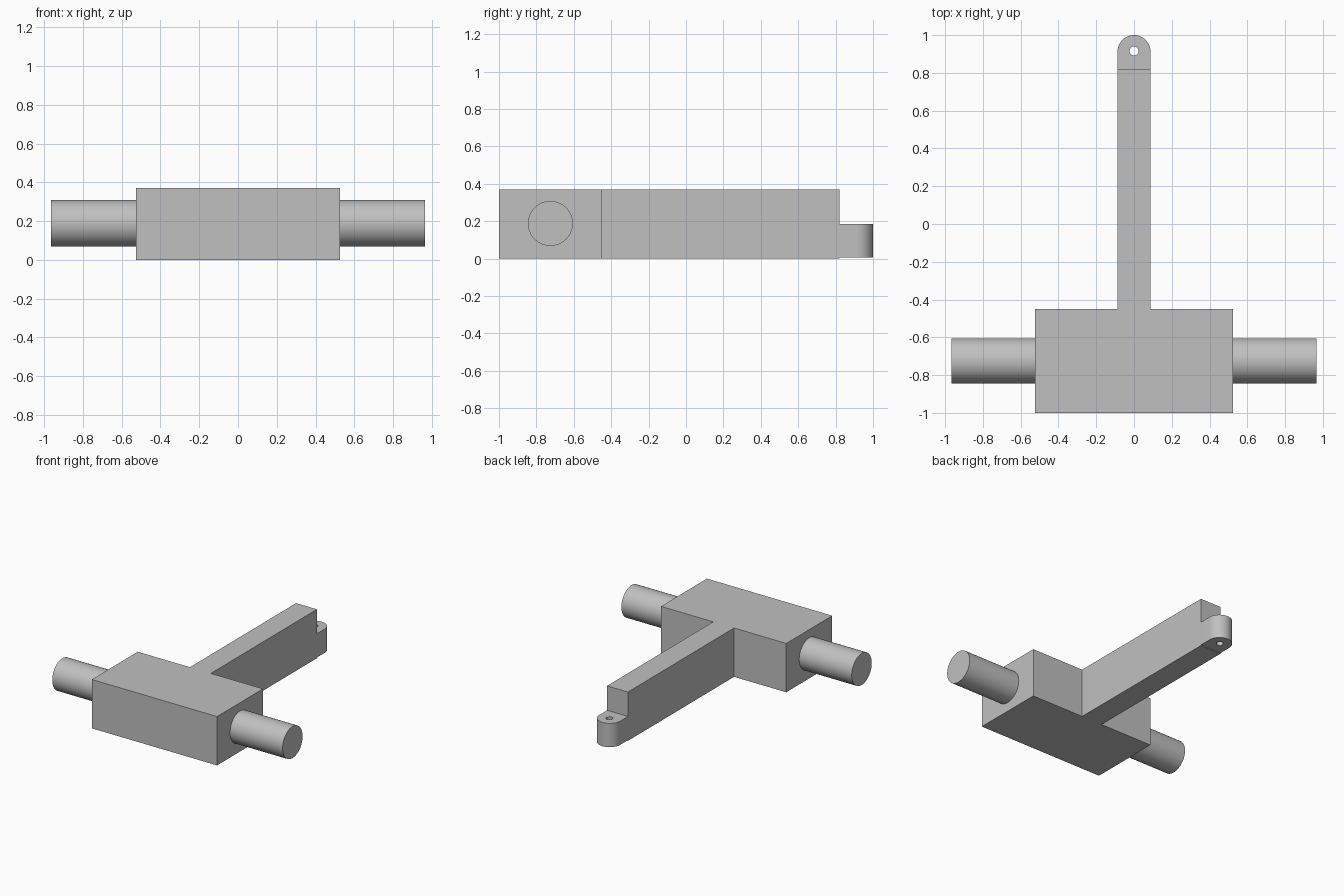
import bpy
import bmesh
from math import pi, sin, cos, radians
from mathutils import Matrix, Vector

cube = bpy.data.objects.get("Cube")
if cube:
    bpy.data.objects.remove(cube, do_unlink=True)

grey = bpy.data.materials.new("plain grey")
grey.use_nodes = True
colour = (0.53, 0.53, 0.53, 1)
grey.diffuse_color = colour
grey.node_tree.nodes["Principled BSDF"].inputs["Base Color"].default_value = colour

# Main dimensions
HEIGHT = 0.37
BODY_X, BODY_BACK = 0.525, -0.45
ARM_X, ARM_END = 0.0875, 0.82
PIN_R, PIN_END, PIN_Y = 0.12, 0.965, -0.725


def finish(bm, name):
    bmesh.ops.recalc_face_normals(bm, faces=bm.faces)
    mesh = bpy.data.meshes.new(name)
    bm.to_mesh(mesh)
    bm.free()
    mesh.materials.append(grey)
    obj = bpy.data.objects.new(name, mesh)
    bpy.context.collection.objects.link(obj)
    return obj


def smooth(obj):
    bpy.ops.object.select_all(action="DESELECT")
    obj.select_set(True)
    bpy.context.view_layer.objects.active = obj
    bpy.ops.object.shade_smooth_by_angle(angle=radians(35))


def arc(radius, y, start, end, steps):
    angles = [start + (end - start) * i / steps for i in range(steps + 1)]
    return [(radius * cos(a), y + radius * sin(a)) for a in angles]


def extrude_outlines(name, outlines, bottom, top):
    """Fill the outlines (outer loop, then holes) and raise them to a solid."""
    bm = bmesh.new()
    for points in outlines:
        verts = [bm.verts.new((x, y, bottom)) for x, y in points]
        for i, v in enumerate(verts):
            bm.edges.new((verts[i - 1], v))
    if len(outlines) == 1:
        bm.faces.new(bm.verts)
    else:
        bmesh.ops.triangle_fill(bm, edges=bm.edges[:], use_beauty=True)
    raised = bmesh.ops.extrude_face_region(bm, geom=bm.faces[:], use_keep_orig=True)
    moved = [g for g in raised["geom"] if isinstance(g, bmesh.types.BMVert)]
    bmesh.ops.translate(bm, verts=moved, vec=(0, 0, top - bottom))
    return finish(bm, name)


# T-shaped block: wide body with a long arm to the back
half = [(BODY_X, -1), (BODY_X, BODY_BACK), (ARM_X, BODY_BACK), (ARM_X, ARM_END)]
extrude_outlines("body_and_arm", [half + [(-x, y) for x, y in reversed(half)]], 0, HEIGHT)

# Rounded lug with a vertical hole at the arm's end
lug_outline = [(-ARM_X, ARM_END), (ARM_X, ARM_END)] + arc(ARM_X, 1 - ARM_X, 0, pi, 32)
hole = arc(0.024, 0.916, 0, 2 * pi, 24)[:-1]
smooth(extrude_outlines("end_lug", [lug_outline, hole], 0.005, 0.185))

# Round pins on both sides of the body
for name, side in (("left_pin", 1), ("right_pin", -1)):
    bm = bmesh.new()
    length = PIN_END - BODY_X
    centre = Vector((side * (PIN_END + BODY_X) / 2, PIN_Y, HEIGHT / 2 + 0.003))
    bmesh.ops.create_cone(
        bm, cap_ends=True, segments=64, radius1=PIN_R, radius2=PIN_R, depth=length,
        matrix=Matrix.Translation(centre) @ Matrix.Rotation(pi / 2, 4, "Y"))
    smooth(finish(bm, name))
